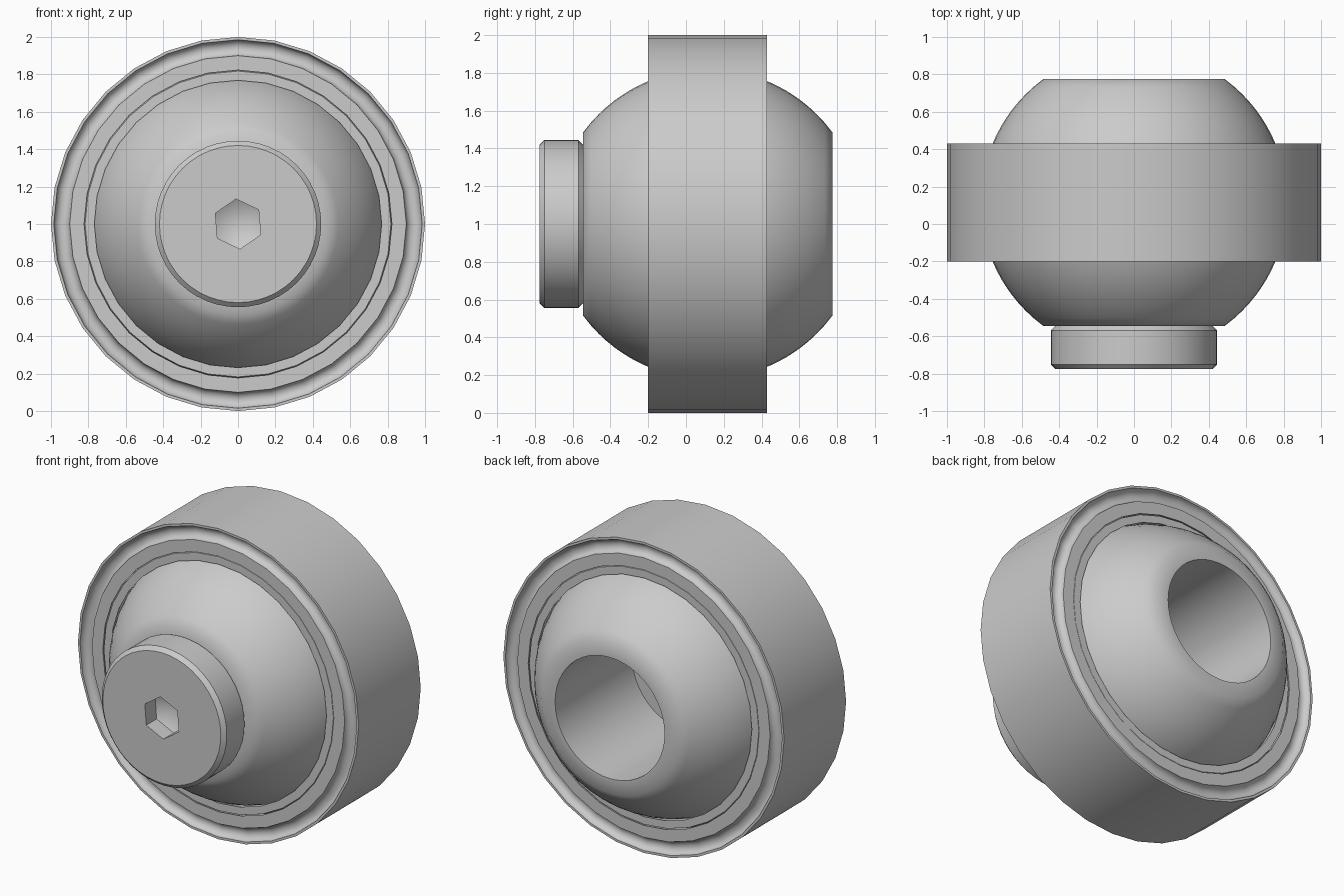
import bpy
import bmesh
from math import sin, cos, pi, sqrt, radians

if "Cube" in bpy.data.objects:
    bpy.data.objects.remove(bpy.data.objects["Cube"])

MID = 0.115        # centre of the ball along y
HALF = 0.315       # half width of the outer ring

steel = bpy.data.materials.new("grey_steel")
steel.use_nodes = True
grey = (0.6, 0.6, 0.6, 1)
steel.diffuse_color = grey
steel.node_tree.nodes["Principled BSDF"].inputs["Base Color"].default_value = grey


def lathe(name, profile, sides=32, phase=0.0):
    """Revolve a closed (radius, y) profile around the y axis at z = 1."""
    bm = bmesh.new()
    rings = []
    for i in range(sides):
        a = phase + 2 * pi * i / sides
        rings.append([bm.verts.new((r * cos(a), y, 1 + r * sin(a))) for r, y in profile])
    n = len(profile)
    for i in range(sides):
        p, q = rings[i], rings[(i + 1) % sides]
        for j in range(n):
            k = (j + 1) % n
            if profile[j][0] > 0 or profile[k][0] > 0:
                bm.faces.new((p[j], p[k], q[k], q[j]))
    bmesh.ops.remove_doubles(bm, verts=bm.verts, dist=1e-5)
    bmesh.ops.dissolve_degenerate(bm, edges=bm.edges, dist=1e-5)
    bmesh.ops.recalc_face_normals(bm, faces=bm.faces)
    mesh = bpy.data.meshes.new(name)
    bm.to_mesh(mesh)
    bm.free()
    mesh.materials.append(steel)
    obj = bpy.data.objects.new(name, mesh)
    bpy.context.collection.objects.link(obj)
    return obj


def smooth(obj):
    bpy.ops.object.select_all(action='DESELECT')
    obj.select_set(True)
    bpy.context.view_layer.objects.active = obj
    bpy.ops.object.shade_smooth_by_angle(angle=radians(40))


def sphere_arc(radius, start, end, steps=20):
    """Points on a ball of the given radius between two offsets from its centre."""
    offsets = [start + (end - start) * i / steps for i in range(steps + 1)]
    return [(sqrt(radius ** 2 - d ** 2), MID + d) for d in offsets]


def groove(side, steps=8):
    """Round seal groove in one face of the ring, from its inner to outer edge."""
    return [(0.9425 - 0.0425 * cos(pi * i / steps),
             MID + side * (HALF - 0.04 * sin(pi * i / steps))) for i in range(steps + 1)]


# outer ring with a grooved face at both ends
smooth(lathe("outer_ring",
             sphere_arc(0.881, HALF, -HALF) + groove(-1)
             + [(1, MID - HALF), (1, MID + HALF)] + groove(1)[::-1]))

# thin liner between ring and ball
edge = HALF - 0.003
smooth(lathe("liner", sphere_arc(0.829, edge, -edge) + sphere_arc(0.875, -edge, edge)))

# truncated ball with a straight bore
smooth(lathe("ball", sphere_arc(0.819, -0.66, 0.66, 32)
             + [(0.39, MID + 0.66), (0.39, MID - 0.66)], 48))

# screw with a chamfered head and a shank inside the bore
screw = lathe("screw", [(0, -0.775), (0.42, -0.775), (0.445, -0.75), (0.445, -0.57),
                        (0.42, -0.545), (0.385, -0.545), (0.385, 0), (0, 0)], 48)

# hexagonal socket with a conical floor
cutter = lathe("socket_cutter", [(0, -0.9), (0.134, -0.9), (0.134, -0.67), (0, -0.59)],
               6, radians(94.6))
cutter.hide_render = True
cut = screw.modifiers.new("socket", 'BOOLEAN')
cut.object = cutter
cut.operation = 'DIFFERENCE'
cut.solver = 'EXACT'
bpy.context.view_layer.objects.active = screw
bpy.ops.object.modifier_apply(modifier=cut.name)
bpy.data.objects.remove(cutter)
smooth(screw)
